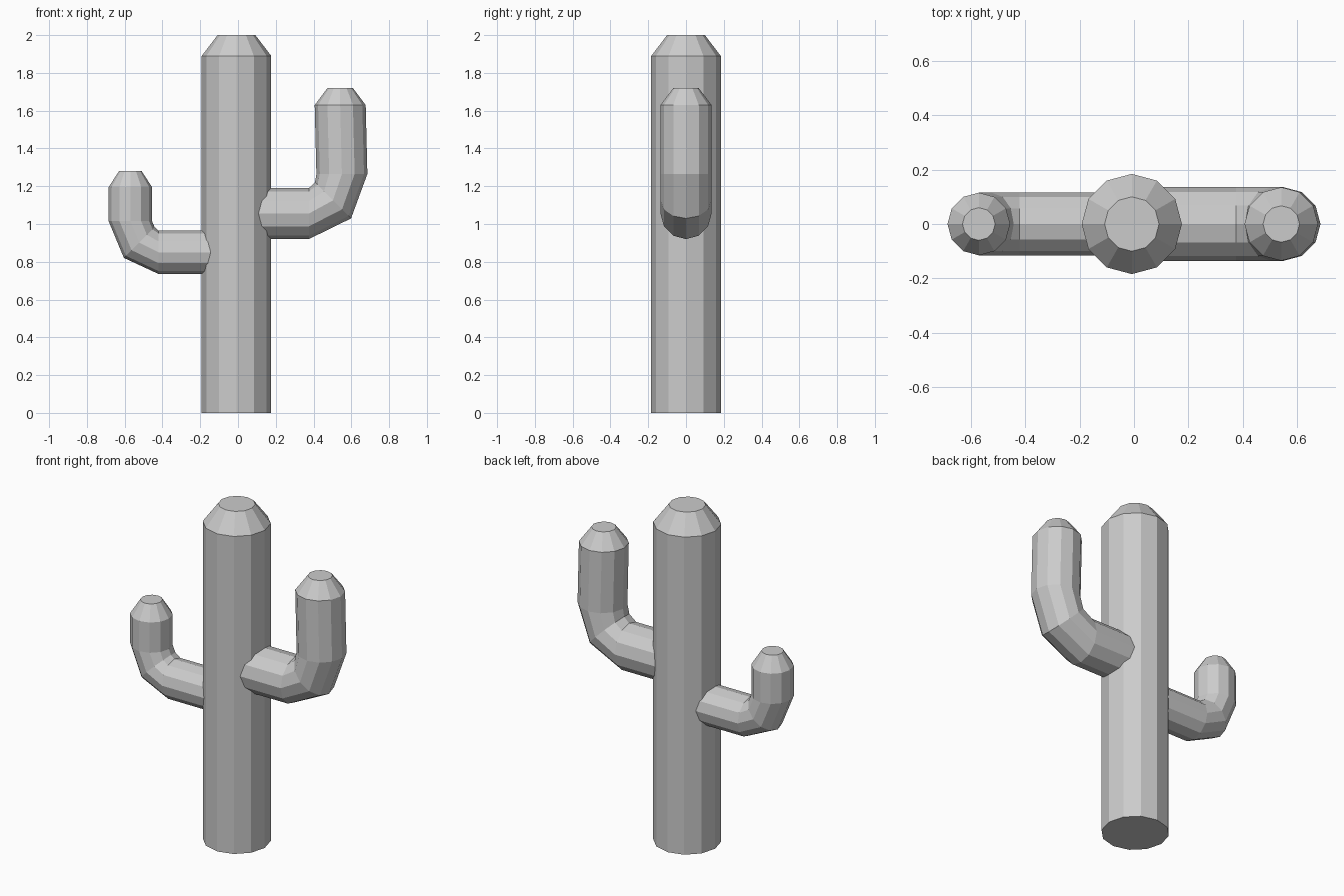
import bpy, bmesh
from math import sin, cos, pi, radians
from mathutils import Vector

if "Cube" in bpy.data.objects:
    bpy.data.objects.remove(bpy.data.objects["Cube"])

SIDES = 12


def tube(name, rings):
    """Loft flat-shaded rings (x, z, radius, heading in degrees) in the XZ plane."""
    bm = bmesh.new()
    loops = []
    for x, z, r, heading in rings:
        a = radians(heading)
        across = Vector((sin(a), 0, -cos(a)))   # perpendicular to the path
        depth = Vector((0, 1, 0))
        centre = Vector((x, 0, z))
        loops.append([bm.verts.new(centre + r * (cos(t) * across + sin(t) * depth))
                      for t in (2 * pi * i / SIDES for i in range(SIDES))])
    for low, high in zip(loops, loops[1:]):
        for i in range(SIDES):
            j = (i + 1) % SIDES
            bm.faces.new((low[i], low[j], high[j], high[i]))
    bm.faces.new(loops[0])
    bm.faces.new(loops[-1])
    bmesh.ops.recalc_face_normals(bm, faces=bm.faces)
    mesh = bpy.data.meshes.new(name)
    bm.to_mesh(mesh)
    bm.free()
    obj = bpy.data.objects.new(name, mesh)
    bpy.context.collection.objects.link(obj)
    return obj


# Trunk with chamfered top
tube("trunk", [(-0.008, 0, 0.184, 90), (-0.008, 1.89, 0.184, 90), (-0.008, 2.0, 0.1, 90)])

# Taller right arm
tube("right_arm", [(0.05, 1.055, 0.135, 0), (0.375, 1.055, 0.135, 0),
                   (0.503, 1.125, 0.135, 45), (0.55, 1.265, 0.135, 90),
                   (0.541, 1.63, 0.135, 90), (0.541, 1.72, 0.067, 90)])

# Shorter left arm
tube("left_arm", [(-0.05, 0.85, 0.115, 180), (-0.42, 0.85, 0.115, 180),
                  (-0.523, 0.902, 0.115, 135), (-0.57, 1.015, 0.115, 90),
                  (-0.57, 1.195, 0.115, 90), (-0.57, 1.28, 0.06, 90)])
